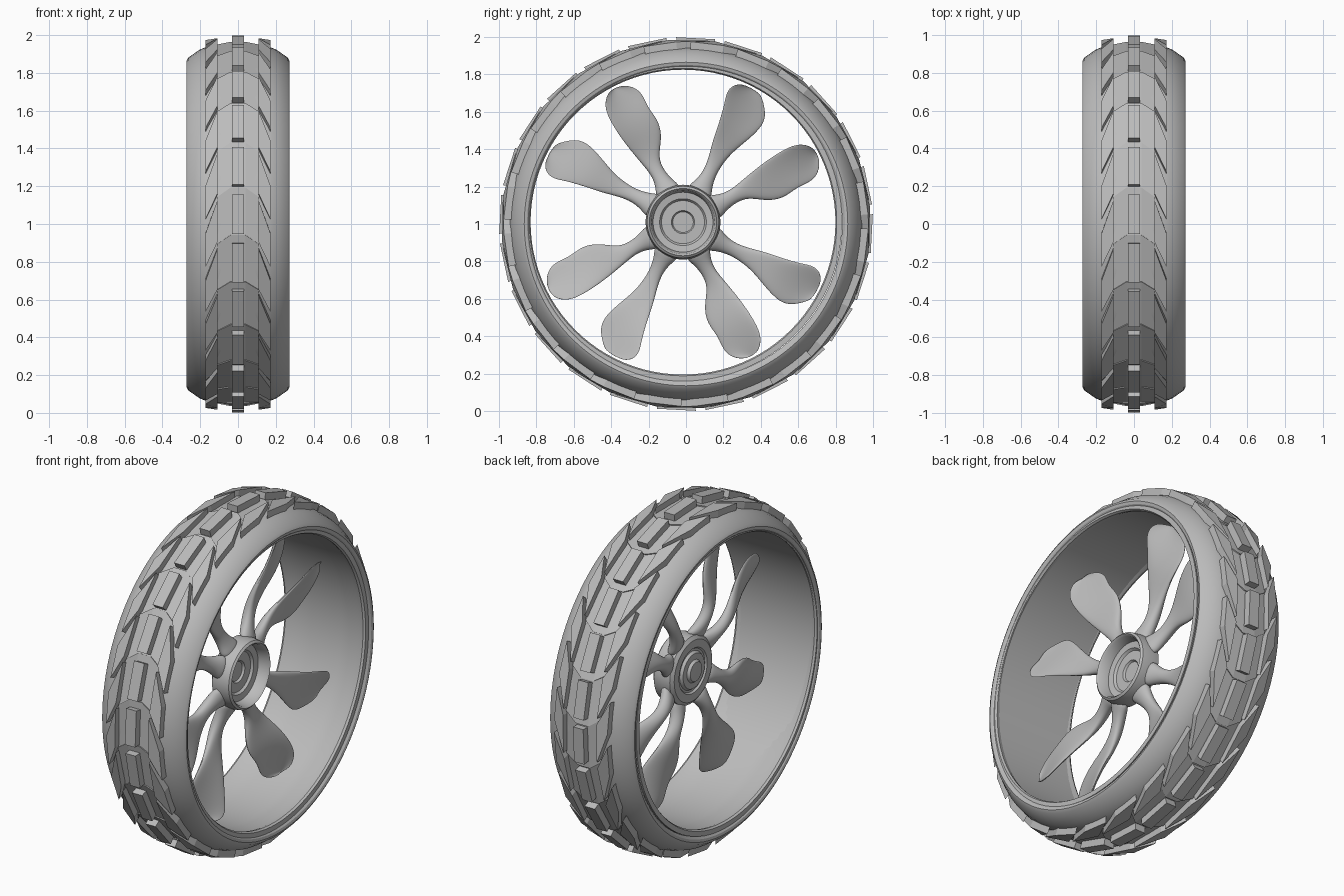
import bpy, bmesh
from math import sin, cos, pi, radians
from mathutils import Vector

cube = bpy.data.objects.get("Cube")
if cube:
    bpy.data.objects.remove(cube, do_unlink=True)

grey = bpy.data.materials.new("plain_grey")
grey.use_nodes = True
colour = (0.5, 0.5, 0.5, 1)
grey.diffuse_color = colour
grey.node_tree.nodes["Principled BSDF"].inputs["Base Color"].default_value = colour

TYRE_AXIS = (0, 0, 1)
RIM_AXIS = (0, -0.016, 1.01)


def finish(name, bm, origin, smooth=None):
    bmesh.ops.recalc_face_normals(bm, faces=bm.faces)
    mesh = bpy.data.meshes.new(name)
    bm.to_mesh(mesh)
    bm.free()
    mesh.materials.append(grey)
    obj = bpy.data.objects.new(name, mesh)
    obj.location = origin
    bpy.context.collection.objects.link(obj)
    if smooth:
        bpy.ops.object.select_all(action="DESELECT")
        obj.select_set(True)
        bpy.context.view_layer.objects.active = obj
        bpy.ops.object.shade_smooth_by_angle(angle=radians(smooth))
    return obj


def polar(x, r, deg):
    """Point around the axle; angle runs from the front up over the top."""
    a = radians(deg)
    return Vector((x, -r * cos(a), r * sin(a)))


def loft(bm, rows, wrap_rows, wrap_cols):
    grid = [[bm.verts.new(p) for p in row] for row in rows]
    n, m = len(grid), len(grid[0])
    for i in range(n if wrap_rows else n - 1):
        for j in range(m if wrap_cols else m - 1):
            a, b = grid[i], grid[(i + 1) % n]
            k = (j + 1) % m
            bm.faces.new((a[j], b[j], b[k], a[k]))
    return grid


def lathe(name, profile, origin, closed, steps=96, smooth=30):
    bm = bmesh.new()
    rows = [[polar(x, r, 360 * i / steps) for x, r in profile] for i in range(steps)]
    loft(bm, rows, True, closed)
    bmesh.ops.remove_doubles(bm, verts=bm.verts, dist=0.0001)
    return finish(name, bm, origin, smooth)


# Tyre carcass and rim barrel
half = [(0.255, 0.835), (0.268, 0.85), (0.272, 0.865), (0.262, 0.882),
        (0.2, 0.925), (0.15, 0.942), (0.08, 0.95)]
tyre = half + [(-x, r) for x, r in reversed(half)]
lathe("tyre", tyre, TYRE_AXIS, True, smooth=25)
lip = [(0.262, 0.85), (0.262, 0.822), (0.25, 0.815), (0.235, 0.818), (0.21, 0.828), (0.1, 0.834)]
lathe("rim", lip + [(-x, r) for x, r in reversed(lip)], RIM_AXIS, True)


# Tread: flat-topped blocks repeated around the tyre
def block(bm, corners, base, tops, turn):
    low = [polar(x, base, d + turn) for x, d in corners]
    high = [polar(x, t, d + turn) for (x, d), t in zip(corners, tops)]
    grid = loft(bm, [low, high], False, True)
    bm.faces.new(grid[0])
    bm.faces.new(grid[1])


COUNT = 24
bm_rib, bm_plate, bm_side = bmesh.new(), bmesh.new(), bmesh.new()
for i in range(COUNT):
    turn = i * 360 / COUNT
    block(bm_rib, [(-0.033, 12), (0.033, 12), (0.033, 24), (-0.033, 24)], 0.94, [1.0] * 4, turn)
    block(bm_plate, [(-0.04, 11.5), (0.04, 11.5), (0.04, 26.5), (-0.04, 26.5)],
          0.93, [0.96, 0.96, 0.966, 0.966], turn)
    for s in (-1, 1):
        block(bm_plate, [(s * 0.04, 11.5), (s * 0.112, 8.5), (s * 0.112, 23.5), (s * 0.04, 26.5)],
              0.93, [0.96, 0.95, 0.956, 0.966], turn)
        block(bm_side, [(s * 0.108, 9.5), (s * 0.172, 1.5), (s * 0.172, 12), (s * 0.108, 22.5)],
              0.92, [0.988, 0.975, 0.975, 0.988], turn)
finish("centre_tread_blocks", bm_rib, TYRE_AXIS)
finish("tread_plates", bm_plate, TYRE_AXIS)
finish("side_tread_blocks", bm_side, TYRE_AXIS)

# Hub: open cup on one side, ringed cap on the other
hub = [(0.0, 0), (0.0, 0.055), (0.012, 0.062), (0.012, 0.115), (0.025, 0.125),
       (0.03, 0.16), (0.085, 0.17), (0.095, 0.18), (0.085, 0.192), (0.03, 0.2),
       (-0.02, 0.195), (-0.035, 0.175), (-0.035, 0.13), (-0.025, 0.122),
       (-0.025, 0.11), (-0.04, 0.1), (-0.04, 0.065), (-0.055, 0.055), (-0.06, 0)]
lathe("hub", hub, RIM_AXIS, False, 64, 35)

# Spoke blades: rows of (radius, trailing edge, leading edge)
blade_a = [(0.17, -0.085, 0.085), (0.22, -0.055, 0.055), (0.29, -0.038, 0.035),
           (0.37, -0.05, 0.036), (0.46, -0.077, 0.055), (0.56, -0.095, 0.1),
           (0.66, -0.12, 0.132), (0.72, -0.142, 0.115), (0.77, -0.13, 0.07), (0.805, -0.08, 0.03)]
blade_b = [(0.17, -0.085, 0.085), (0.22, -0.055, 0.055), (0.29, -0.042, 0.032),
           (0.37, -0.062, 0.034), (0.45, -0.085, 0.1), (0.54, -0.106, 0.13),
           (0.63, -0.117, 0.105), (0.71, -0.12, 0.115), (0.77, -0.095, 0.085), (0.805, -0.045, 0.02)]


def blade(name, rows, deg):
    a = radians(deg)
    out = Vector((0, cos(a), sin(a)))
    side = Vector((0, sin(a), -cos(a)))
    bm = bmesh.new()
    rings = []
    for r, v0, v1 in rows:
        t = (r - 0.17) / 0.635
        mid, wide = (v0 + v1) / 2, (v1 - v0) / 2
        thick = 0.034 * (1 - t) + 0.009
        depth = 0.02 - 0.07 * sin(pi * min(1, 1.5 * t)) * (1 - t)
        ring = []
        for k in range(10):
            c, s = cos(k * pi / 5), sin(k * pi / 5)
            v = mid + wide * c
            # The blade twists and cups towards its tip
            x = depth + thick * s - 0.45 * t * v + 0.03 * t * c * c
            ring.append(out * r + side * v + Vector((x, 0, 0)))
        rings.append(ring)
    grid = loft(bm, rings, False, True)
    bm.faces.new(grid[0])
    bm.faces.new(grid[-1])
    obj = finish(name, bm, RIM_AXIS, 60)
    mod = obj.modifiers.new("rounding", "SUBSURF")
    mod.levels = mod.render_levels = 2


for q in range(4):
    blade(f"spoke_blade_a_{q + 1}", blade_a, 61 + 90 * q)
    blade(f"spoke_blade_b_{q + 1}", blade_b, 26 + 90 * q)
